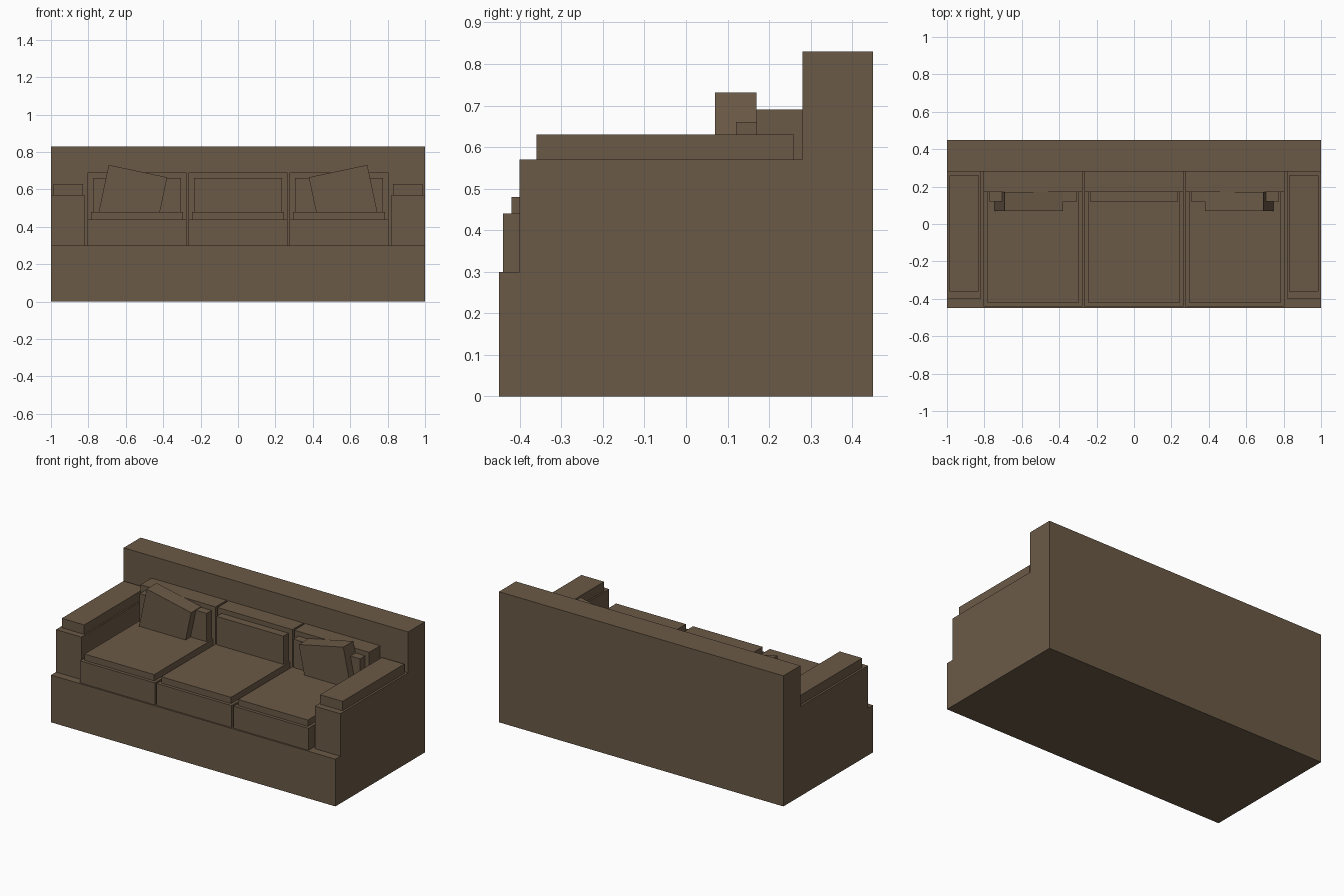
import bpy, math

if "Cube" in bpy.data.objects:
    bpy.data.objects.remove(bpy.data.objects["Cube"])

fabric = bpy.data.materials.new("brown fabric")
fabric.diffuse_color = (0.147, 0.102, 0.063, 1.0)
fabric.use_nodes = True
fabric.node_tree.nodes["Principled BSDF"].inputs["Base Color"].default_value = fabric.diffuse_color


def box(name, x, y, z, tilt=0.0):
    """Flat-faced box from (min, max) ranges, tilted about its own y axis."""
    bpy.ops.mesh.primitive_cube_add(
        size=1, location=[sum(r) / 2 for r in (x, y, z)], rotation=(0, tilt, 0))
    ob = bpy.context.object
    ob.name = name
    ob.scale = [r[1] - r[0] for r in (x, y, z)]
    bpy.ops.object.transform_apply(location=False, rotation=False, scale=True)
    ob.data.materials.append(fabric)
    return ob


def span(centre, width):
    return (centre - width / 2, centre + width / 2)


# Frame
box("base", (-1, 1), (-0.45, 0.45), (0, 0.30))
box("backrest", (-1, 1), (0.28, 0.45), (0.30, 0.83))

# Arms, arm pads and tilted throw pillows, mirrored left and right
for side, s in (("left", -1), ("right", 1)):
    box(side + "_arm", span(s * 0.91, 0.18), (-0.40, 0.28), (0.30, 0.57))
    box(side + "_arm_pad", span(s * 0.908, 0.158), (-0.36, 0.26), (0.57, 0.63))
    box(side + "_throw_pillow", span(s * 0.566, 0.32), (0.07, 0.17),
        span(0.551, 0.30), tilt=-s * math.radians(12))

# Three seat cushions and back cushions, each with a raised pad
for side, cx in (("left", -0.54), ("middle", 0.0), ("right", 0.54)):
    box(side + "_seat_cushion", span(cx, 0.527), (-0.44, 0.28), (0.30, 0.44))
    box(side + "_seat_pad", span(cx, 0.49), (-0.42, 0.17), (0.44, 0.48))
    box(side + "_back_cushion", span(cx, 0.527), (0.17, 0.28), (0.44, 0.69))
    box(side + "_back_pad", span(cx, 0.47), (0.12, 0.17), (0.48, 0.66))
